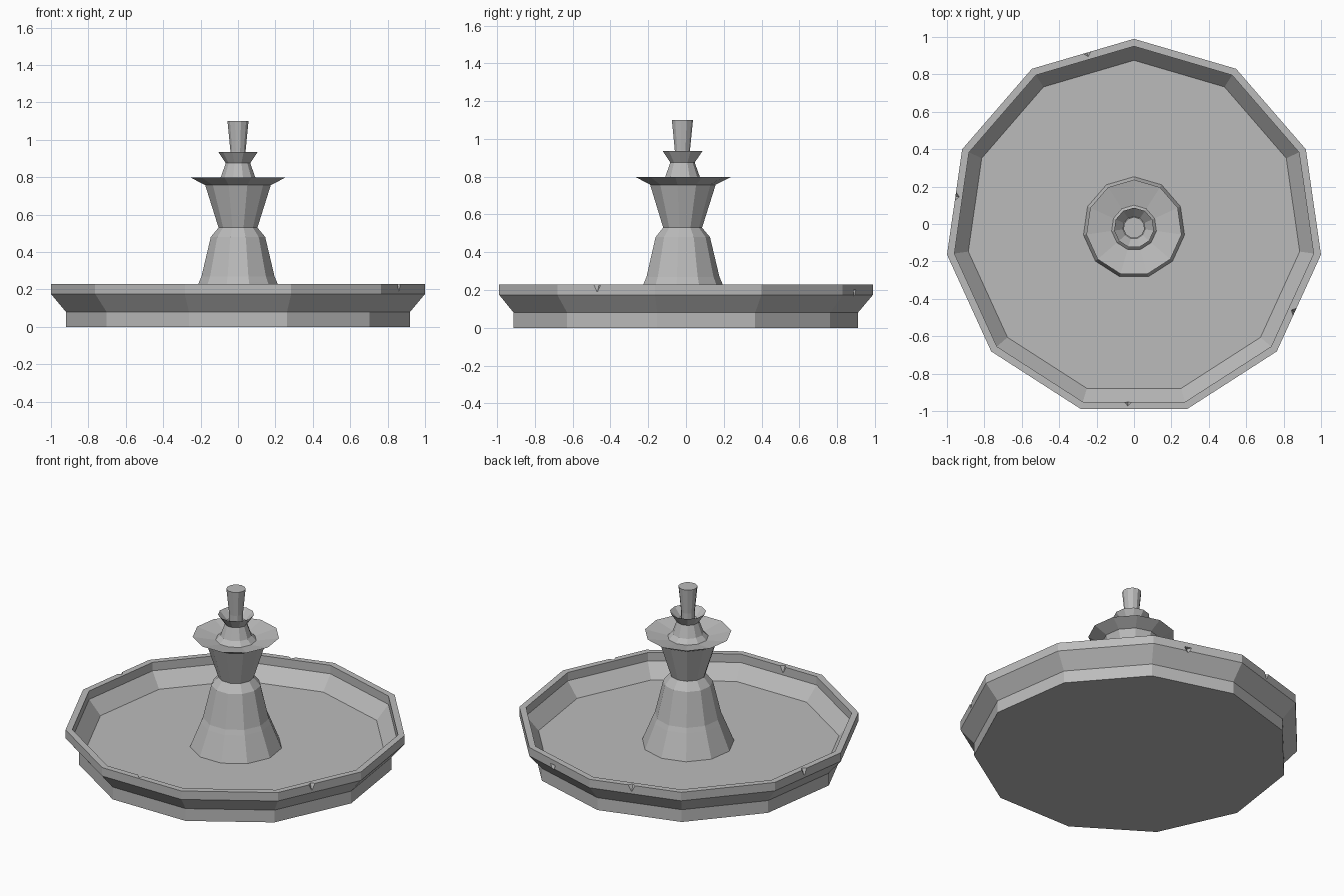
import bpy, bmesh, math
from mathutils import Matrix

SIDES = 11
CENTRE_Y = -0.02

cube = bpy.data.objects.get("Cube")
if cube:
    bpy.data.objects.remove(cube, do_unlink=True)

stone = bpy.data.materials.new("grey stone")
stone.use_nodes = True
colour = (0.5, 0.5, 0.5, 1)
stone.diffuse_color = colour
stone.node_tree.nodes["Principled BSDF"].inputs["Base Color"].default_value = colour


def add_object(name, bm):
    bmesh.ops.recalc_face_normals(bm, faces=bm.faces)
    mesh = bpy.data.meshes.new(name)
    bm.to_mesh(mesh)
    bm.free()
    mesh.materials.append(stone)
    obj = bpy.data.objects.new(name, mesh)
    obj.location.y = CENTRE_Y
    bpy.context.collection.objects.link(obj)
    return obj


def lathe(name, profile):
    """Flat-sided turned solid from (radius, height) pairs, capped at both ends."""
    bm = bmesh.new()
    rings = []
    for r, z in profile:
        angles = [math.pi / 2 + math.tau * i / SIDES for i in range(SIDES)]
        rings.append([bm.verts.new((r * math.cos(a), r * math.sin(a), z)) for a in angles])
    for low, high in zip(rings, rings[1:]):
        for i in range(SIDES):
            j = (i + 1) % SIDES
            bm.faces.new((low[i], low[j], high[j], high[i]))
    bm.faces.new(rings[0])
    bm.faces.new(rings[-1])
    return add_object(name, bm)


# Wide basin with a flared wall and an upright lip
basin = lathe("basin", [(0.93, 0), (0.93, 0.08), (1.01, 0.175), (1.01, 0.23),
                        (0.97, 0.23), (0.97, 0.175), (0.895, 0.085)])

# Small chips broken out of the lip: angle, corner radius, top height
chips = bmesh.new()
for degrees, radius, top in [(-27.6, 1.01, 0.235), (105, 1.01, 0.235), (170, 1.01, 0.235),
                             (268, 0.97, 0.235), (70, 1.01, 0.2)]:
    angle = math.radians(degrees)
    step = math.tau / SIDES
    offset = (angle - math.pi / 2) % step - step / 2
    reach = radius * math.cos(step / 2) / math.cos(offset)
    place = Matrix.Rotation(angle, 4, "Z") @ Matrix.Translation((reach, 0, top - 0.022))
    bmesh.ops.create_cone(chips, cap_ends=True, segments=4, radius1=0.002,
                          radius2=0.024, depth=0.044, matrix=place)
cutter = add_object("chip_cutter", chips)
cutter.hide_render = True
cut = basin.modifiers.new("chips", "BOOLEAN")
cut.operation = "DIFFERENCE"
cut.solver = "EXACT"
cut.object = cutter
bpy.context.view_layer.objects.active = basin
bpy.ops.object.modifier_apply(modifier=cut.name)
bpy.data.objects.remove(cutter, do_unlink=True)

# Central pedestal with a pinched waist
lathe("pedestal", [(0.275, 0.08), (0.21, 0.24), (0.197, 0.27), (0.147, 0.48),
                   (0.105, 0.53), (0.177, 0.757)])

# Large dish, upper stem, small cup and spout
lathe("large_dish", [(0.17, 0.754), (0.257, 0.798), (0.125, 0.772)])
lathe("upper_stem", [(0.125, 0.768), (0.093, 0.8), (0.066, 0.875)])
lathe("small_cup", [(0.064, 0.872), (0.107, 0.935), (0.06, 0.885)])
lathe("spout", [(0.04, 0.88), (0.041, 0.94), (0.057, 1.1)])
